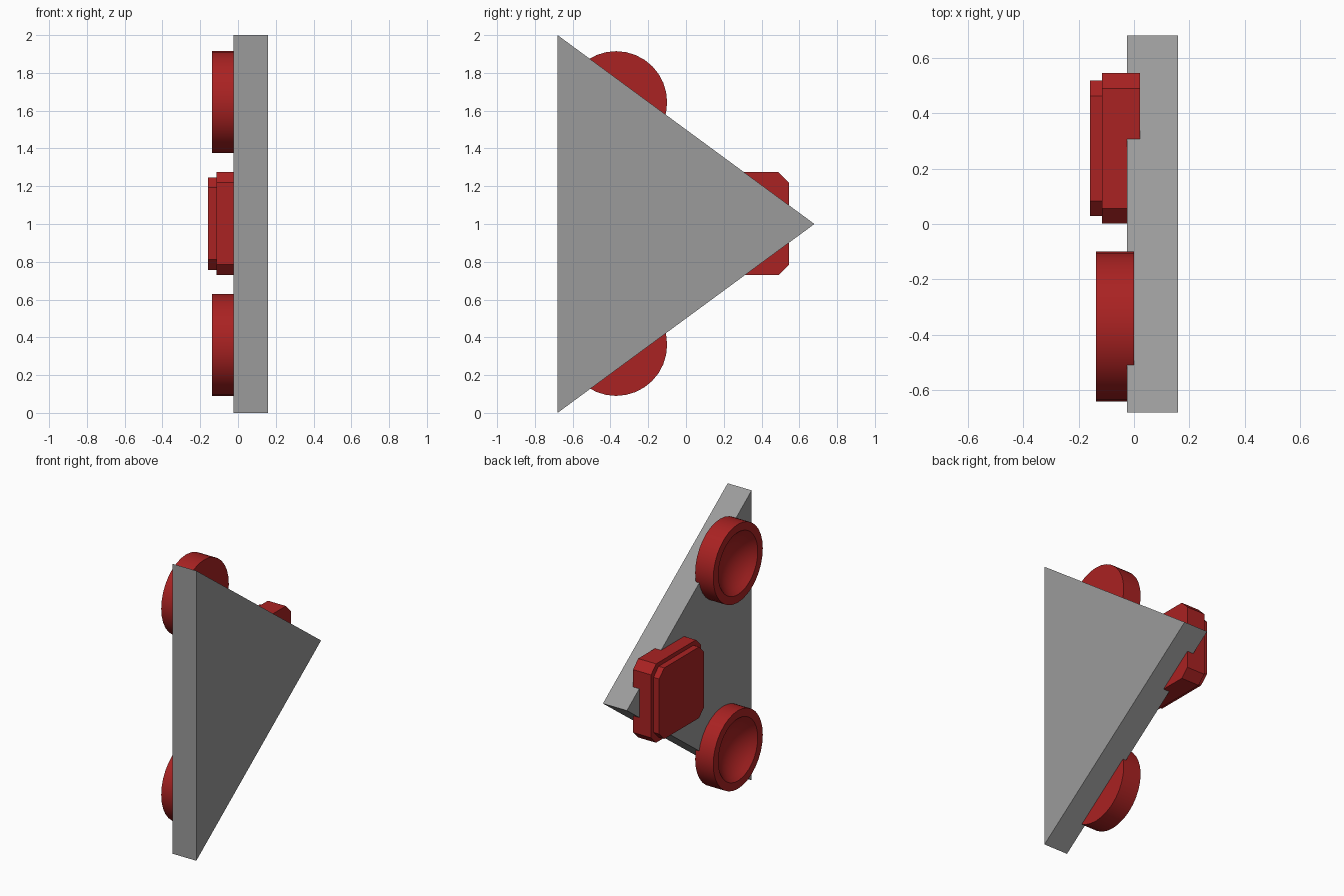
import bpy, bmesh, math

if "Cube" in bpy.data.objects:
    bpy.data.objects.remove(bpy.data.objects["Cube"])


def material(name, r, g, b):
    m = bpy.data.materials.new(name)
    m.diffuse_color = (r, g, b, 1)
    m.use_nodes = True
    m.node_tree.nodes["Principled BSDF"].inputs["Base Color"].default_value = m.diffuse_color
    return m


red = material("dark_red", 0.40, 0.016, 0.016)
grey = material("mid_grey", 0.33, 0.33, 0.33)


def finish(name, bm, mat):
    bmesh.ops.recalc_face_normals(bm, faces=bm.faces)
    me = bpy.data.meshes.new(name)
    bm.to_mesh(me)
    bm.free()
    ob = bpy.data.objects.new(name, me)
    bpy.context.collection.objects.link(ob)
    me.materials.append(mat)
    return ob


def prism(name, outline, x0, x1, mat):
    """Extrude a (y, z) outline from x0 to x1."""
    bm = bmesh.new()
    face = bm.faces.new([bm.verts.new((x0, y, z)) for y, z in outline])
    ext = bmesh.ops.extrude_face_region(bm, geom=[face])["geom"]
    verts = [v for v in ext if isinstance(v, bmesh.types.BMVert)]
    bmesh.ops.translate(bm, vec=(x1 - x0, 0, 0), verts=verts)
    return finish(name, bm, mat)


def chamfered_square(cy, cz, h, c):
    k = h - c
    pts = [(h, -k), (h, k), (k, h), (-k, h), (-h, k), (-h, -k), (-k, -h), (k, -h)]
    return [(cy + y, cz + z) for y, z in pts]


def dished_disc(name, cy, cz, sides=32):
    """Round disc along x with a spherical dish in its -x face."""
    r_dish, depth, x_face = 0.215, 0.1, -0.138
    ball = (r_dish ** 2 + depth ** 2) / (2 * depth)
    profile = [(0.0, 0.0), (0.0, 0.27), (x_face, 0.27)]
    for i in range(9):
        r = r_dish * (1 - i / 8)
        profile.append((x_face + math.sqrt(ball ** 2 - r ** 2) - (ball - depth), r))
    bm = bmesh.new()
    vs = [bm.verts.new((x, r, 0)) for x, r in profile]
    edges = [bm.edges.new(p) for p in zip(vs, vs[1:])]
    bmesh.ops.spin(bm, geom=vs + edges, axis=(1, 0, 0), cent=(0, 0, 0),
                   steps=sides, angle=math.tau)
    bmesh.ops.remove_doubles(bm, verts=bm.verts, dist=1e-4)
    bmesh.ops.translate(bm, vec=(0, cy, cz), verts=bm.verts)
    ob = finish(name, bm, red)
    bpy.ops.object.select_all(action='DESELECT')
    ob.select_set(True)
    bpy.context.view_layer.objects.active = ob
    bpy.ops.object.shade_smooth_by_angle(angle=math.radians(30))


# Triangular plate
prism("triangle_plate", [(-0.68, 0), (0.68, 1), (-0.68, 2)], -0.025, 0.158, grey)

# Square pad at the tip: base and raised cap
prism("pad_base", chamfered_square(0.273, 1.002, 0.272, 0.055), -0.115, 0.022, red)
prism("pad_cap", chamfered_square(0.273, 1.002, 0.245, 0.055), -0.158, -0.113, red)

# Two round dished feet
for name, z in (("lower_disc", 0.36), ("upper_disc", 1.645)):
    dished_disc(name, -0.37, z)
